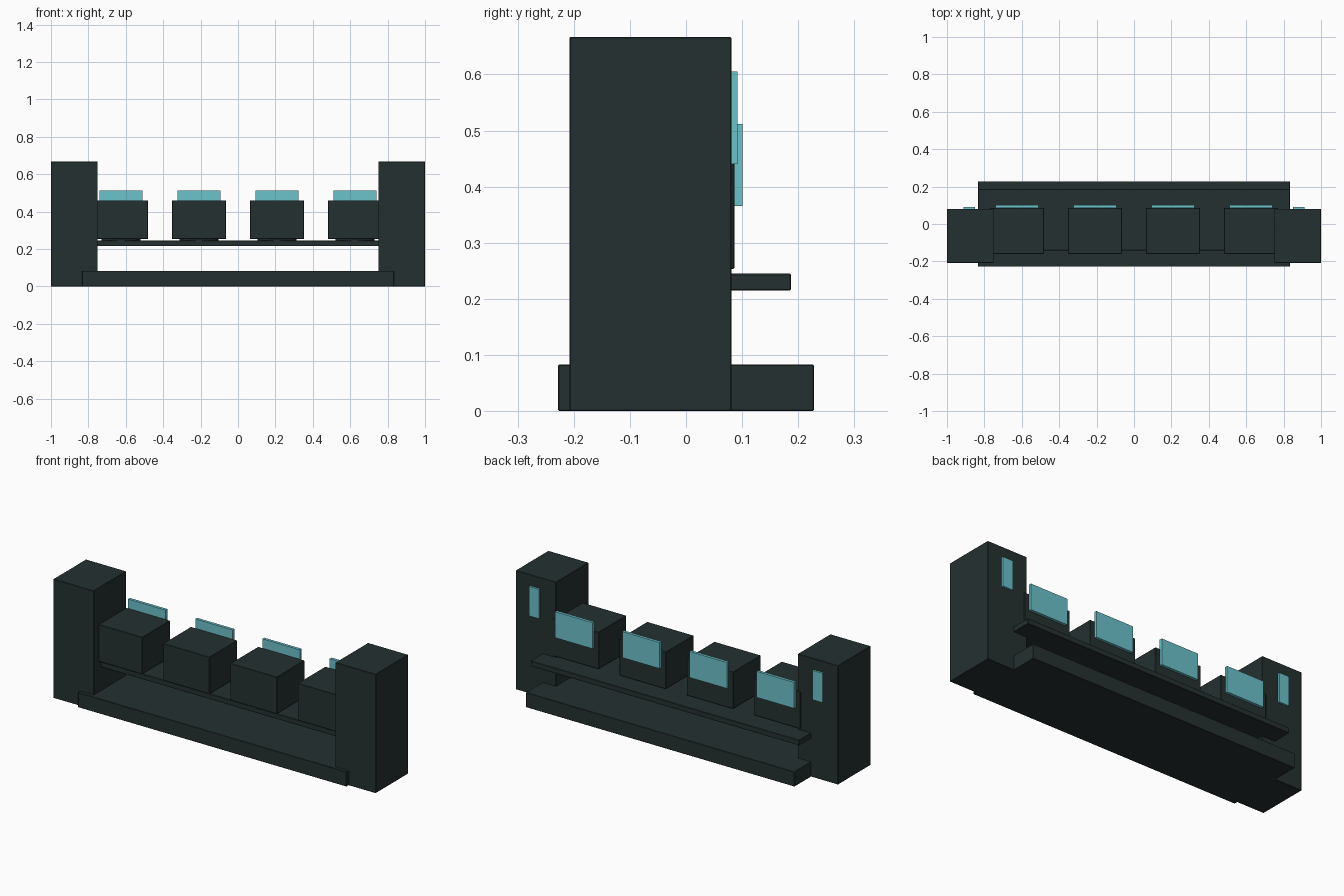
import bpy

if "Cube" in bpy.data.objects:
    bpy.data.objects.remove(bpy.data.objects["Cube"], do_unlink=True)


def make_material(name, colour):
    mat = bpy.data.materials.new(name)
    mat.use_nodes = True
    mat.diffuse_color = colour
    mat.node_tree.nodes["Principled BSDF"].inputs["Base Color"].default_value = colour
    return mat


dark = make_material("dark_slate", (0.018, 0.030, 0.030, 1))
cyan = make_material("pale_cyan", (0.15, 0.54, 0.60, 1))


def finish(name, mat, bevel):
    obj = bpy.context.object
    obj.name = name
    obj.data.materials.append(mat)
    if bevel:
        mod = obj.modifiers.new("edge", "BEVEL")
        mod.width = bevel
        mod.segments = 1
    return obj


def box(name, x, y, z, mat, bevel=0.002):
    """Box from (min, max) pairs along each axis."""
    spans = (x, y, z)
    bpy.ops.mesh.primitive_cube_add(size=1, location=[(a + b) / 2 for a, b in spans])
    bpy.context.object.scale = [b - a for a, b in spans]
    bpy.ops.object.transform_apply(location=False, rotation=False, scale=True)
    return finish(name, mat, bevel)


# Plinth and raised shelf
box("base_plinth", (-0.833, 0.833), (-0.228, 0.228), (0, 0.083), dark)
box("shelf", (-0.833, 0.833), (-0.142, 0.187), (0.215, 0.245), dark)

# End towers with a narrow screen on the back
for side, label in ((-1, "right"), (1, "left")):
    cx = side * 0.875
    box(label + "_tower", (cx - 0.125, cx + 0.125), (-0.208, 0.081), (0, 0.667), dark)
    cx = side * 0.88
    box(label + "_tower_screen", (cx - 0.031, cx + 0.031), (0.078, 0.092), (0.44, 0.605), cyan, 0)

# Row of monitors: round foot, housing and screen
for i in range(4):
    cx = (i - 1.5) * 0.417
    tag = "_" + str(i + 1)
    bpy.ops.mesh.primitive_cylinder_add(vertices=32, radius=0.105, depth=0.02,
                                        location=(cx, -0.038, 0.25))
    bpy.ops.object.shade_smooth_by_angle()
    finish("monitor_foot" + tag, dark, 0)
    box("monitor_housing" + tag, (cx - 0.144, cx + 0.144), (-0.16, 0.086), (0.253, 0.46), dark)
    box("monitor_screen" + tag, (cx - 0.116, cx + 0.116), (0.085, 0.101), (0.366, 0.512), cyan, 0)
